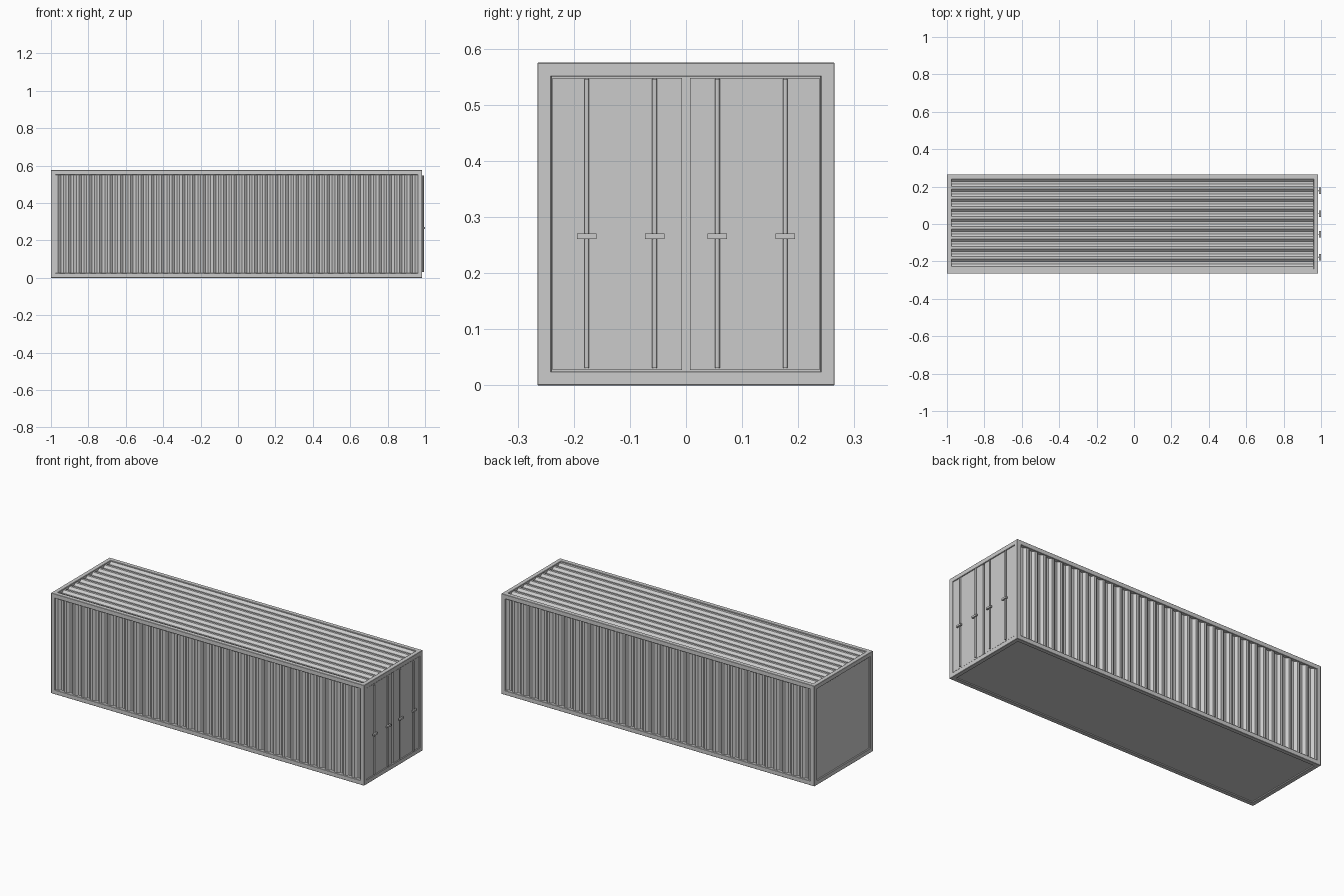
import bpy, bmesh
from mathutils import Vector

if "Cube" in bpy.data.objects:
    bpy.data.objects.remove(bpy.data.objects["Cube"])

X0, X1, Y, H, T = -1.0, 0.985, 0.265, 0.575, 0.025   # body extents, beam size


def box(name, lo, hi, bevel=0.0):
    lo, hi = Vector(lo), Vector(hi)
    bm = bmesh.new()
    bmesh.ops.create_cube(bm, size=1)
    for v in bm.verts:
        v.co = Vector(a * b for a, b in zip(v.co, hi - lo)) + (lo + hi) / 2
    if bevel:
        bmesh.ops.bevel(bm, geom=bm.edges[:], offset=bevel, segments=1,
                        affect='EDGES')
    return finish(name, bm)


def finish(name, bm):
    bmesh.ops.recalc_face_normals(bm, faces=bm.faces[:])
    me = bpy.data.meshes.new(name)
    bm.to_mesh(me)
    bm.free()
    ob = bpy.data.objects.new(name, me)
    bpy.context.collection.objects.link(ob)
    return ob


def corrugated(name, start, end, periods, outer, depth, place):
    """Trapezoid sheet; place(u, height, side) gives the 3D point."""
    p = (end - start) / periods
    pts = []
    for i in range(periods):
        for f, d in ((0, 0), (.25, 0), (.5, depth), (.75, depth)):
            pts.append((start + (i + f) * p, outer - d))
    pts.append((end, outer))
    thick = 0.004
    bm = bmesh.new()
    rows = [[bm.verts.new(place(u, h - k, s)) for u, h in pts]
            for k, s in ((0, 0), (0, 1), (thick, 1), (thick, 0))]
    for a, b in zip(rows, rows[1:] + rows[:1]):
        for i in range(len(pts) - 1):
            bm.faces.new((a[i], a[i + 1], b[i + 1], b[i]))
    for i in (0, -1):
        bm.faces.new([r[i] for r in rows])
    return finish(name, bm)


# Frame: long rails, cross rails and corner posts
B = 0.0015
for side, sy in (("front", -1), ("back", 1)):
    ya, yb = sorted((sy * Y, sy * (Y - T)))
    for lvl, z in (("bottom", 0), ("top", H - T)):
        box(f"{lvl}_rail_{side}", (X0, ya, z), (X1, yb, z + T), B)
    for end, x in (("left", X0), ("right", X1 - T)):
        box(f"post_{end}_{side}", (x, ya, 0), (x + T, yb, H), B)
for end, x in (("left", X0), ("right", X1 - T)):
    for lvl, z in (("bottom", 0), ("top", H - T)):
        box(f"{lvl}_cross_rail_{end}", (x, -Y, z), (x + T, Y, z + T), B)

# Corrugated side walls and roof
for side, s in (("front", -1), ("back", 1)):
    corrugated(f"side_wall_{side}", X0 + T, X1 - T, 35, Y - 0.006, 0.012,
               lambda u, h, k, s=s: (u, s * h, (T, H - T)[k]))
corrugated("roof", -Y + T, Y - T, 9, H - 0.006, 0.012,
           lambda u, h, k: (((X0 + T), (X1 - T))[k], u, h))

# Floor, plain end wall and wall behind the doors
box("floor", (X0 + T, -Y + T, 0.006), (X1 - T, Y - T, 0.018))
box("end_wall", (X0 + 0.008, -Y + T, T), (X0 + 0.018, Y - T, H - T))
box("door_backing", (X1 - 0.022, -Y + T, T), (X1 - 0.012, Y - T, H - T))

# Doors with locking rods and handles
for side, s in (("front", -1), ("back", 1)):
    ya, yb = sorted((s * 0.007, s * 0.238))
    box(f"door_{side}", (X1 - 0.014, ya, 0.027), (X1 - 0.003, yb, 0.548))
    for n, y in (("inner", 0.056), ("outer", 0.177)):
        y *= s
        bm = bmesh.new()
        bmesh.ops.create_cone(bm, cap_ends=True, segments=12, radius1=0.0042,
                              radius2=0.0042, depth=0.515)
        bmesh.ops.translate(bm, verts=bm.verts[:], vec=(0.989, y, 0.288))
        finish(f"lock_rod_{side}_{n}", bm)
        box(f"lock_handle_{side}_{n}", (0.990, y - 0.0175, 0.261),
            (1.0, y + 0.0175, 0.271))
